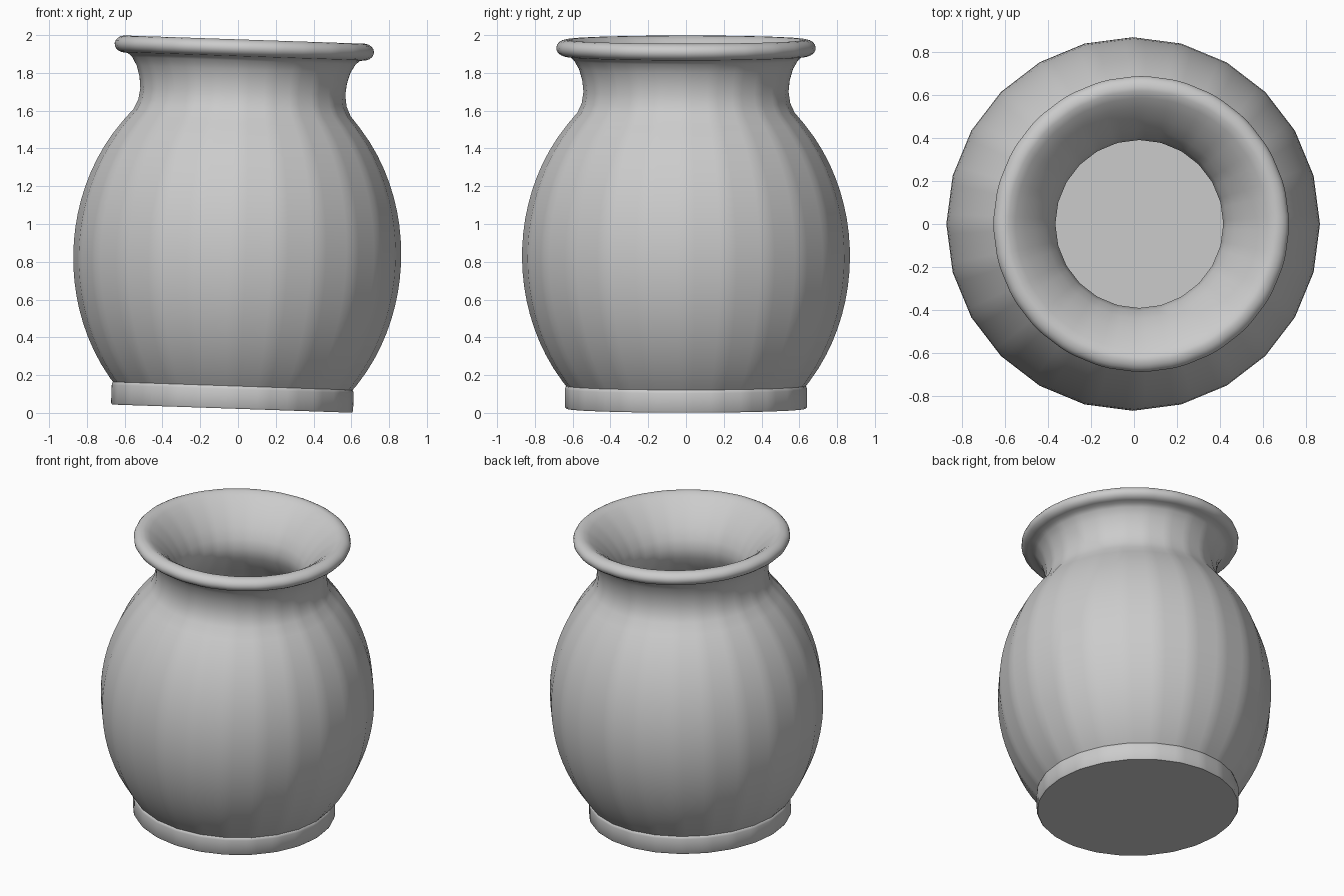
import bpy, bmesh, math
from mathutils import Matrix

cube = bpy.data.objects.get("Cube")
if cube:
    bpy.data.objects.remove(cube, do_unlink=True)

SIDES = 24
TILT = math.radians(1.95)
PIVOT = Matrix.Translation((0, 0, 0.95))
LEAN = PIVOT @ Matrix.Rotation(TILT, 4, 'Y') @ PIVOT.inverted()

clay = bpy.data.materials.new("grey clay")
clay.use_nodes = True
GREY = (0.6, 0.6, 0.6, 1)
clay.diffuse_color = GREY
clay.node_tree.nodes["Principled BSDF"].inputs["Base Color"].default_value = GREY


def ring_points(radius, z, facet):
    """One ring of points: facet 1 gives flat sides with soft corners, 0 a circle."""
    step = math.tau / SIDES
    points = []
    for i in range(SIDES):
        for offset in (-0.2, 0, 0.2):
            turn = step * offset
            chord = math.cos(step / 2) / math.cos(step / 2 - abs(turn))
            r = radius * (1 + facet * (chord - 1))
            a = step * i + turn
            points.append((r * math.cos(a), r * math.sin(a), z))
    return points


def lathe(name, profile, facet, sharp):
    """Turn a (radius, height) profile round the leaning axis and cap both ends."""
    bm = bmesh.new()
    rings = [[bm.verts.new(p) for p in ring_points(r, z, facet(r, z))]
             for r, z in profile]
    for low, high in zip(rings, rings[1:]):
        for i in range(len(low)):
            j = (i + 1) % len(low)
            bm.faces.new((low[i], low[j], high[j], high[i]))
    bm.faces.new(rings[0][::-1])
    bm.faces.new(rings[-1])
    bmesh.ops.recalc_face_normals(bm, faces=bm.faces)
    bm.transform(LEAN)
    mesh = bpy.data.meshes.new(name)
    bm.to_mesh(mesh)
    bm.free()
    mesh.materials.append(clay)
    obj = bpy.data.objects.new(name, mesh)
    bpy.context.collection.objects.link(obj)
    bpy.ops.object.select_all(action='DESELECT')
    obj.select_set(True)
    bpy.context.view_layer.objects.active = obj
    bpy.ops.object.shade_smooth_by_angle(angle=math.radians(sharp))
    return obj


def belly(radius, height, low, high, count):
    """Points along an egg-shaped wall, from low to high."""
    middle = 0.83
    zs = [low + (high - low) * i / count for i in range(count + 1)]
    return [(radius * math.sqrt(1 - ((z - middle) / height) ** 2), z) for z in zs]


# Pot: outer belly, neck, rolled rim, flared throat, hollow inside
outer = belly(0.868, 1.01, 0.09, 1.53, 20)
neck = [(0.575, 1.59), (0.552, 1.64), (0.543, 1.70), (0.549, 1.76),
        (0.566, 1.82), (0.592, 1.865), (0.615, 1.885)]
rim = [(0.632 + 0.055 * math.cos(a), 1.932 + 0.045 * math.sin(a))
       for a in (math.radians(d) for d in range(-75, 106, 20))]
throat = [(0.585, 1.957), (0.54, 1.92), (0.49, 1.87), (0.44, 1.805),
          (0.405, 1.74), (0.39, 1.68), (0.40, 1.61)]
inner = belly(0.72, 0.88, 0.2, 1.50, 12)[::-1]


def pot_facet(r, z):
    # sides are flat on the belly and fade to round at the rim
    return max(0, min(1, (1.95 - z) / 0.35))


lathe("pot_body", outer + neck + rim + throat + inner, pot_facet, 40)

# Foot: low disc with a softened shoulder
lathe("foot_ring", [(0.635, 0.022), (0.641, 0.03), (0.641, 0.125),
                    (0.637, 0.14), (0.62, 0.15)], lambda r, z: 0.6, 50)
